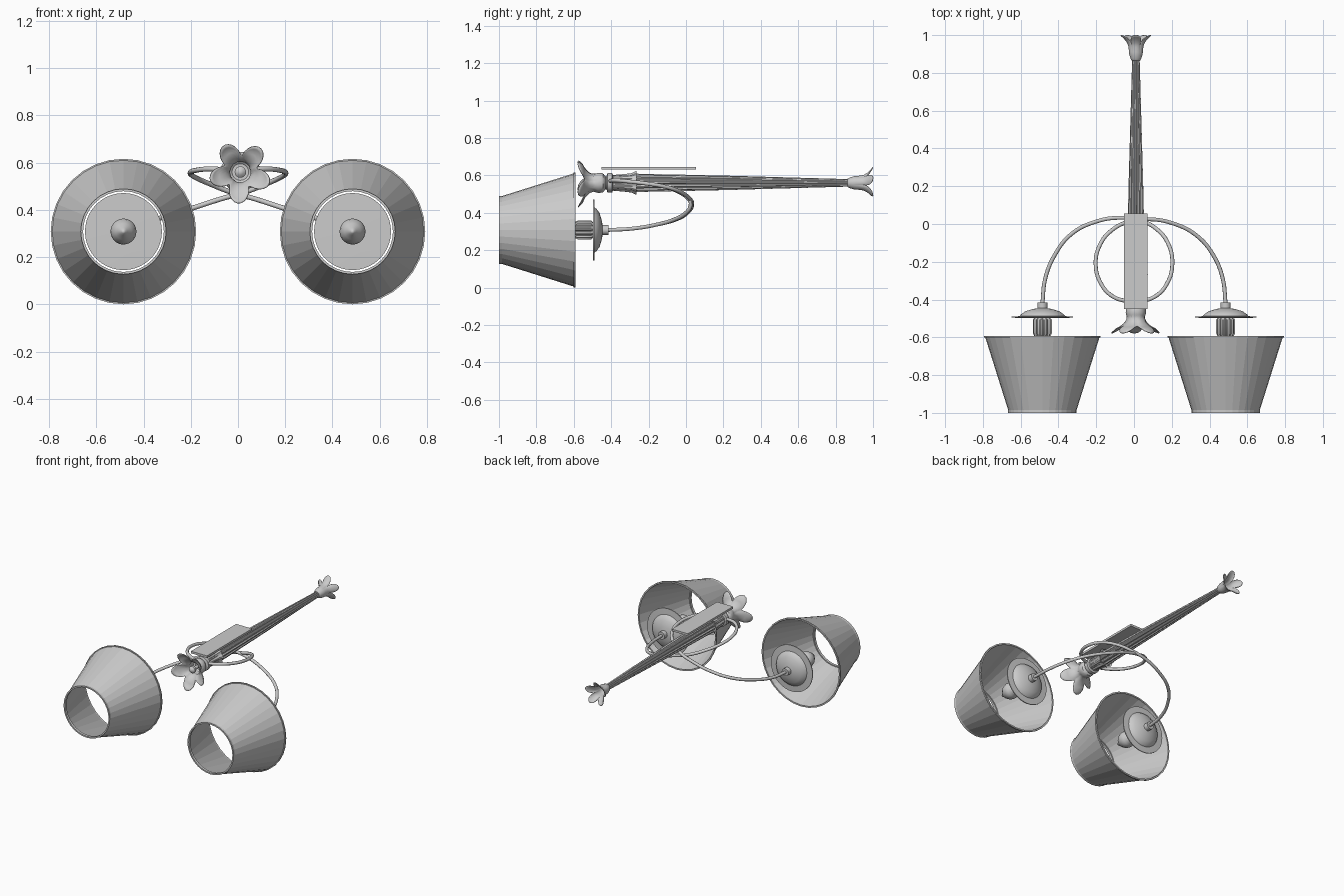
import bpy, bmesh, math
from mathutils import Vector

if "Cube" in bpy.data.objects:
    bpy.data.objects.remove(bpy.data.objects["Cube"])

CX, CZ = 0.01, 0.56      # stem axis
LX, LZ = 0.485, 0.308    # lamp axis


def finish(name, bm, smooth=True):
    bmesh.ops.remove_doubles(bm, verts=bm.verts, dist=1e-5)
    bmesh.ops.recalc_face_normals(bm, faces=bm.faces)
    me = bpy.data.meshes.new(name)
    bm.to_mesh(me)
    bm.free()
    ob = bpy.data.objects.new(name, me)
    bpy.context.collection.objects.link(ob)
    if smooth:
        bpy.ops.object.select_all(action='DESELECT')
        ob.select_set(True)
        bpy.context.view_layer.objects.active = ob
        bpy.ops.object.shade_smooth_by_angle(angle=math.radians(35))
    return ob


def skin(bm, rings, closed=False):
    n = len(rings[0])
    pairs = list(zip(rings, rings[1:]))
    if closed:
        pairs.append((rings[-1], rings[0]))
    for a, b in pairs:
        for i in range(n):
            j = (i + 1) % n
            bm.faces.new((a[i], a[j], b[j], b[i]))


def lathe(name, profile, x, z, n=32, flute=0.0, closed=False, smooth=True):
    """Spin (y, radius) points about a y-parallel axis, optionally fluted."""
    bm = bmesh.new()
    rings = []
    for y, r in profile:
        ring = []
        for i in range(n):
            a = 2 * math.pi * i / n
            rr = r * (1 - flute * (i // 2 % 2))
            ring.append(bm.verts.new((x + rr * math.cos(a), y, z + rr * math.sin(a))))
        rings.append(ring)
    skin(bm, rings, closed)
    return finish(name, bm, smooth)


def flower(name, profile, offset, n=60):
    """Five-petalled bell: the (y, radius) profile is cut shorter between petals."""
    bm = bmesh.new()
    rings = []
    steps = 14
    last = len(profile) - 1
    for k in range(steps + 1):
        ring = []
        for i in range(n):
            a = 2 * math.pi * i / n
            petal = abs(math.cos(2.5 * (a - offset))) ** 0.8
            s = k / steps * (0.66 + 0.34 * petal) * last
            m = min(int(s), last - 1)
            p = Vector(profile[m]).lerp(Vector(profile[m + 1]), s - m)
            r = p.y * (1 - 0.12 * (k / steps) ** 2 * (1 - petal))
            ring.append(bm.verts.new((CX + r * math.cos(a), p.x, CZ + r * math.sin(a))))
        rings.append(ring)
    skin(bm, rings)
    ob = finish(name, bm)
    mod = ob.modifiers.new("thickness", 'SOLIDIFY')
    mod.thickness = 0.004
    mod.offset = 0
    return ob


def tube(name, pts, radius):
    cu = bpy.data.curves.new(name, 'CURVE')
    cu.dimensions = '3D'
    cu.bevel_depth = radius
    cu.bevel_resolution = 3
    cu.resolution_u = 6
    cu.use_fill_caps = True
    sp = cu.splines.new('BEZIER')
    sp.bezier_points.add(len(pts) - 1)
    for bp, co in zip(sp.bezier_points, pts):
        bp.co = co
        bp.handle_left_type = bp.handle_right_type = 'AUTO'
    ob = bpy.data.objects.new(name, cu)
    bpy.context.collection.objects.link(ob)
    return ob


# Fluted tapering stem with collar and leaf flare
lathe("stem", [(-0.39, 0), (-0.39, 0.042), (-0.27, 0.049), (0.2, 0.039), (0.87, 0.02), (0.87, 0)],
      CX, CZ, n=48, flute=0.15)
lathe("stem_collar", [(-0.44, 0), (-0.44, 0.035), (-0.425, 0.035), (-0.42, 0.052), (-0.395, 0.052),
                      (-0.39, 0.04), (-0.38, 0.04), (-0.38, 0)], CX, CZ)
lathe("stem_leaf_cuff", [(-0.39, 0.042), (-0.33, 0.047), (-0.29, 0.052), (-0.265, 0.064),
                         (-0.27, 0.05)], CX, CZ, n=32, flute=0.12)

# Flowers at both ends of the stem, with stamens
flower("front_flower", [(-0.43, 0.03), (-0.445, 0.05), (-0.47, 0.052), (-0.495, 0.045),
                        (-0.52, 0.055), (-0.542, 0.08), (-0.553, 0.105), (-0.578, 0.132)],
       math.radians(50))
flower("rear_flower", [(0.865, 0.02), (0.875, 0.026), (0.90, 0.034), (0.925, 0.036),
                       (0.95, 0.04), (0.97, 0.052), (0.985, 0.066), (1.0, 0.083)],
       math.radians(90))
lathe("front_stamen", [(-0.43, 0), (-0.43, 0.012), (-0.51, 0.012), (-0.515, 0.024), (-0.53, 0.024),
                       (-0.542, 0.012), (-0.545, 0)], CX, CZ, n=20)

# Flat mounting plate above the stem
bm = bmesh.new()
bmesh.ops.create_cube(bm, size=1)
for v in bm.verts:
    v.co = Vector((v.co.x * 0.125 + CX, v.co.y * 0.505 - 0.198, v.co.z * 0.015 + 0.638))
finish("mounting_plate", bm, smooth=False)

# Arm path: lamp, sweep behind the stem, loop round the far side to the collar
ARM = [(0.485, -0.42, 0.308), (0.47, -0.29, 0.315), (0.42, -0.165, 0.335), (0.33, -0.06, 0.365),
       (0.20, 0.005, 0.405), (0.07, 0.025, 0.447), (-0.03, 0.012, 0.475), (-0.12, -0.035, 0.51),
       (-0.18, -0.11, 0.537), (-0.203, -0.21, 0.556), (-0.175, -0.315, 0.568),
       (-0.11, -0.385, 0.573), (0.0, -0.415, 0.565)]

for side, word in ((-1, "left"), (1, "right")):
    x = side * LX
    tube(word + "_arm", [(side * px, py + (0.008 if side < 0 and 2 < k < 9 else 0), pz)
                         for k, (px, py, pz) in enumerate(ARM)], 0.0105)
    # Cup, dome and flat dish holding the lamp
    lathe(word + "_dish", [(-0.415, 0), (-0.415, 0.026), (-0.446, 0.026), (-0.45, 0.05),
                           (-0.462, 0.09), (-0.478, 0.113), (-0.488, 0.12), (-0.49, 0.163),
                           (-0.496, 0.163), (-0.498, 0.05), (-0.498, 0)], x, LZ, n=40)
    # Ribbed socket
    lathe(word + "_socket", [(-0.495, 0), (-0.495, 0.04), (-0.505, 0.05), (-0.58, 0.05),
                             (-0.595, 0.042), (-0.595, 0)], x, LZ, n=48, flute=0.14)
    # Candle bulb
    lathe(word + "_bulb", [(-0.59, 0.03), (-0.605, 0.036), (-0.63, 0.051), (-0.65, 0.055),
                           (-0.675, 0.05), (-0.70, 0.034), (-0.72, 0.016), (-0.733, 0.008),
                           (-0.737, 0)], x, LZ, n=24)
    # Open tapered shade with rolled rims
    lathe(word + "_shade", [(-0.595, 0.304), (-0.985, 0.181), (-0.985, 0.177), (-0.595, 0.300)],
          x, LZ, n=32, closed=True, smooth=False)
    for part, y0, y1, r in (("wide_rim", -0.592, -0.602, 0.308), ("narrow_rim", -0.982, -1.0, 0.181)):
        lathe(word + "_" + part, [(y0, r), (y1, r), (y1, r - 0.01), (y0, r - 0.01)],
              x, LZ, n=32, closed=True, smooth=False)
